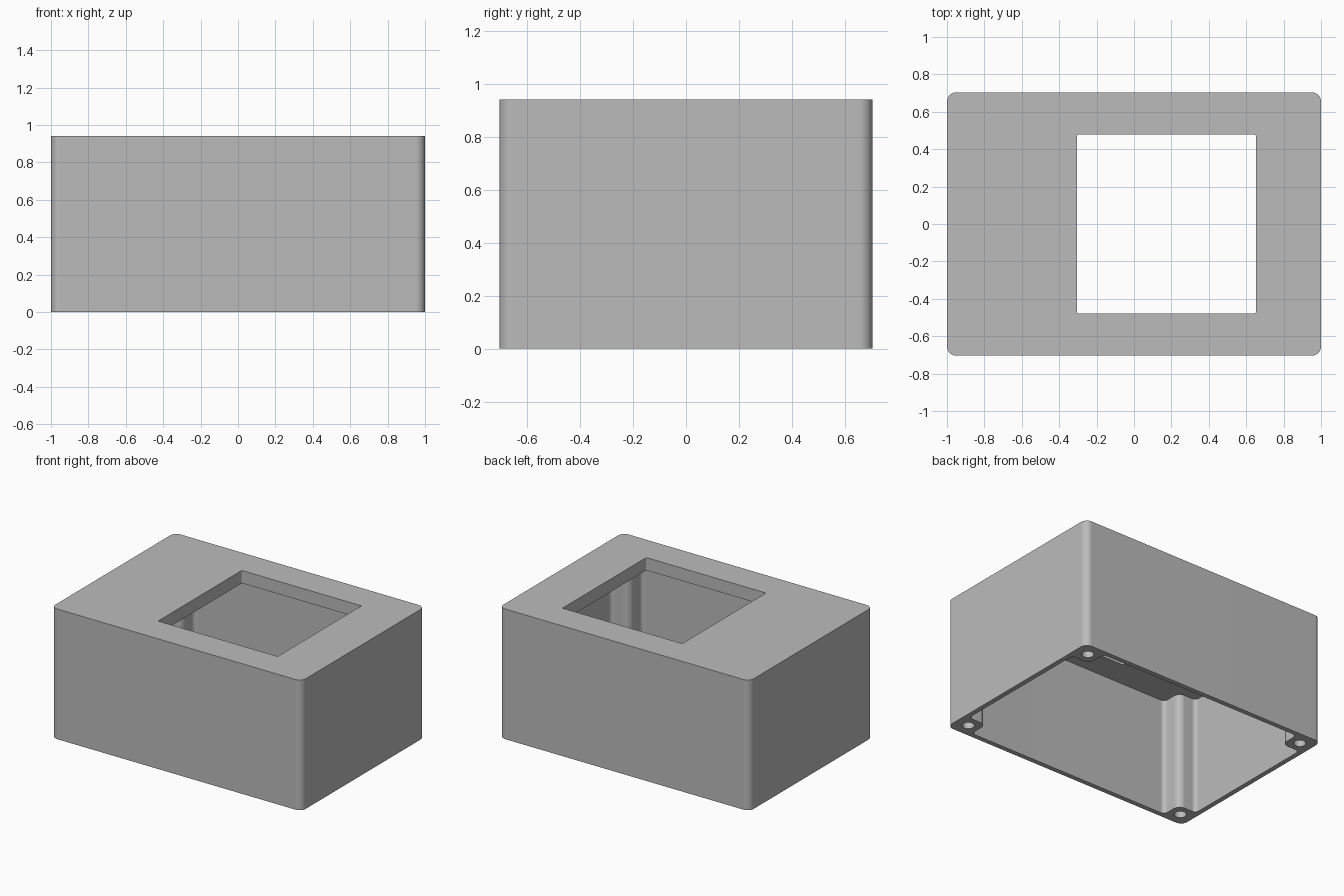
import bpy, bmesh, math
from mathutils import Vector

if "Cube" in bpy.data.objects:
    bpy.data.objects.remove(bpy.data.objects["Cube"], do_unlink=True)

HX, HY, H = 1.0, 0.704, 0.94     # half length, half depth, height
WALL, TOP = 0.035, 0.092         # side wall and lid thickness
BOSS = 0.18                      # reach of corner screw posts from the outside
HOLE_IN, HOLE_R, HOLE_D = 0.098, 0.04, 0.4


def rounded(points, steps=8):
    """Round each corner (x, y, radius) of a right-angled outline."""
    out = []
    for i, (x, y, r) in enumerate(points):
        p = Vector((x, y))
        a = (Vector(points[i - 1][:2]) - p).normalized()
        b = (Vector(points[(i + 1) % len(points)][:2]) - p).normalized()
        c = p + (a + b) * r
        for k in range(steps + 1):
            t = math.pi / 2 * k / steps
            out.append(c - b * r * math.cos(t) - a * r * math.sin(t))
    return out


def prism(name, outline, z0, z1):
    bm = bmesh.new()
    face = bm.faces.new([bm.verts.new((p.x, p.y, z0)) for p in outline])
    top = bmesh.ops.extrude_face_region(bm, geom=[face])["geom"]
    bmesh.ops.translate(bm, vec=(0, 0, z1 - z0),
                        verts=[v for v in top if isinstance(v, bmesh.types.BMVert)])
    bmesh.ops.recalc_face_normals(bm, faces=bm.faces)
    mesh = bpy.data.meshes.new(name)
    bm.to_mesh(mesh)
    bm.free()
    obj = bpy.data.objects.new(name, mesh)
    bpy.context.collection.objects.link(obj)
    return obj


def rectangle(x0, x1, y0, y1, r):
    return rounded([(x0, y0, r), (x1, y0, r), (x1, y1, r), (x0, y1, r)])


# Outer housing block
housing = prism("housing", rectangle(-HX, HX, -HY, HY, 0.05), 0, H)

# Cavity outline stepping around the four corner posts
ix, iy, bx, by = HX - WALL, HY - WALL, HX - BOSS, HY - BOSS
corner = [(ix, by, 0.03), (bx, by, 0.05), (bx, iy, 0.03)]
outline = []
for sx, sy in ((1, 1), (-1, 1), (-1, -1), (1, -1)):
    pts = [(sx * x, sy * y, r) for x, y, r in corner]
    outline += pts if sx * sy > 0 else pts[::-1]
cutters = [prism("cavity_cutter", rounded(outline), -0.1, H - TOP)]

# Square window through the lid
cutters.append(prism("window_cutter",
                     rectangle(-0.304, 0.652, -0.478, 0.478, 0.008), 0.5, H + 0.1))

# Blind screw holes up into the posts
for sx in (-1, 1):
    for sy in (-1, 1):
        cx, cy = sx * (HX - HOLE_IN), sy * (HY - HOLE_IN)
        ring = [Vector((cx + HOLE_R * math.cos(math.tau * k / 32),
                        cy + HOLE_R * math.sin(math.tau * k / 32))) for k in range(32)]
        cutters.append(prism("screw_hole_cutter", ring, -0.1, HOLE_D))

bpy.ops.object.select_all(action="DESELECT")
housing.select_set(True)
bpy.context.view_layer.objects.active = housing
for cutter in cutters:
    cutter.hide_render = True
    mod = housing.modifiers.new("cut", "BOOLEAN")
    mod.operation, mod.solver, mod.object = "DIFFERENCE", "EXACT", cutter
    bpy.ops.object.modifier_apply(modifier=mod.name)
for cutter in cutters:
    bpy.data.objects.remove(cutter, do_unlink=True)

# Plain grey plastic
grey = bpy.data.materials.new("grey_plastic")
grey.use_nodes = True
color = (0.5, 0.5, 0.5, 1)
grey.diffuse_color = color
grey.node_tree.nodes["Principled BSDF"].inputs["Base Color"].default_value = color
housing.data.materials.clear()
housing.data.materials.append(grey)

# Smooth rounded corners, flat walls
bpy.ops.object.shade_smooth_by_angle(angle=math.radians(30))
weighted = housing.modifiers.new("flat_walls", "WEIGHTED_NORMAL")
weighted.keep_sharp = True
